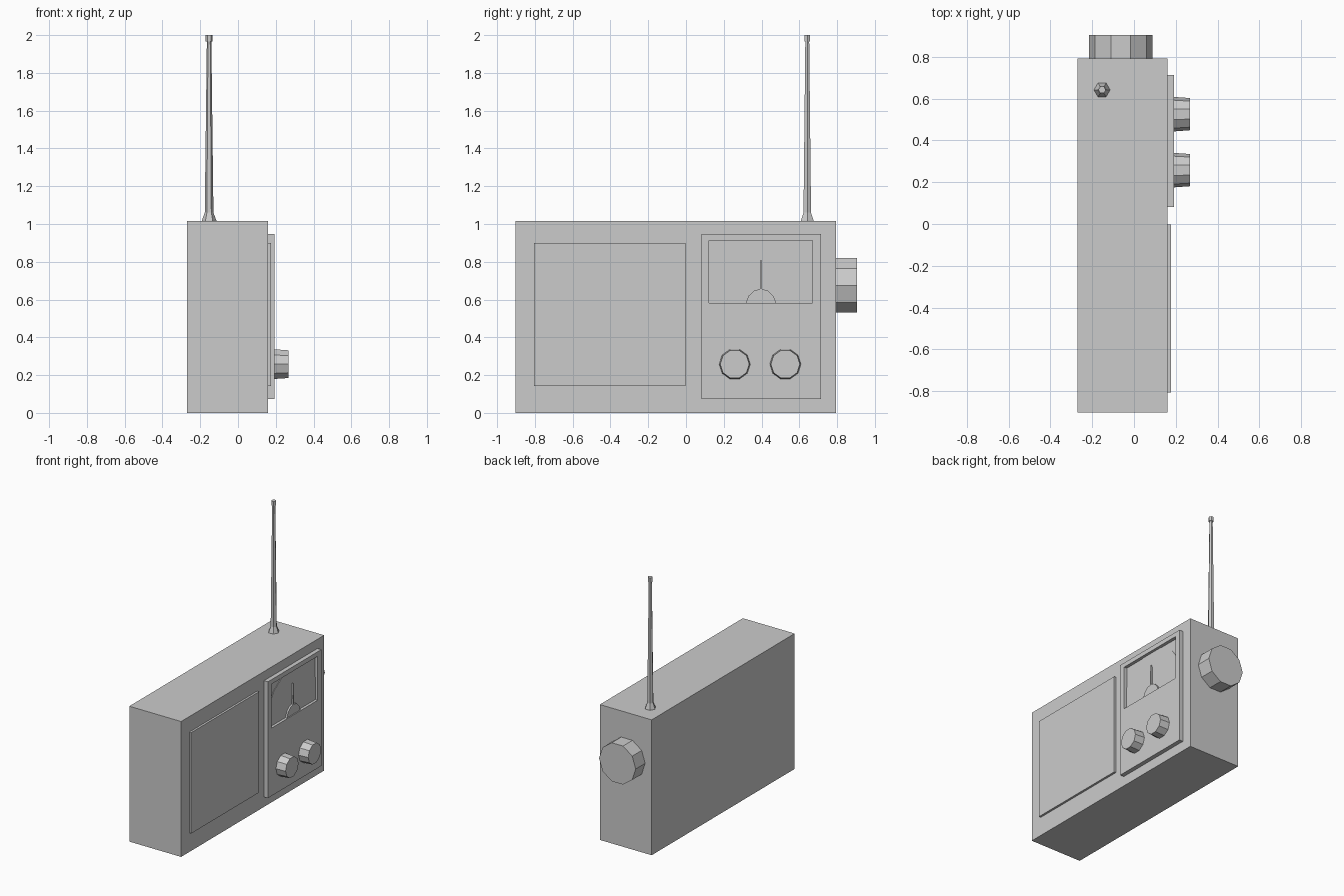
import bpy, bmesh
from math import cos, sin, pi

if "Cube" in bpy.data.objects:
    bpy.data.objects.remove(bpy.data.objects["Cube"])


def loft(name, rings):
    """Skin equal-length rings of points together and cap both ends."""
    bm = bmesh.new()
    vs = [[bm.verts.new(p) for p in r] for r in rings]
    n = len(vs[0])
    for a, b in zip(vs, vs[1:]):
        for i in range(n):
            j = (i + 1) % n
            bm.faces.new((a[i], a[j], b[j], b[i]))
    bm.faces.new(vs[0][::-1])
    bm.faces.new(vs[-1])
    bmesh.ops.recalc_face_normals(bm, faces=bm.faces)
    me = bpy.data.meshes.new(name)
    bm.to_mesh(me)
    bm.free()
    ob = bpy.data.objects.new(name, me)
    bpy.context.collection.objects.link(ob)
    return ob


def rect(x, y0, y1, z0, z1):
    return [(x, y0, z0), (x, y1, z0), (x, y1, z1), (x, y0, z1)]


def ring(axis, centre, r, n):
    """Regular polygon perpendicular to the given axis."""
    u, v = [(1, 2), (0, 2), (0, 1)][axis]
    pts = []
    for i in range(n):
        p = list(centre)
        p[u] += r * cos(2 * pi * i / n)
        p[v] += r * sin(2 * pi * i / n)
        pts.append(p)
    return pts


def mirrored_plate(name, half, yc, x0, x1):
    """Plate from a half outline (offset, z), mirrored about yc."""
    outline = [(yc + o, z) for o, z in half] + [(yc - o, z) for o, z in half[::-1]]
    return loft(name, [[(x, y, z) for y, z in outline] for x in (x0, x1)])


# Case and speaker panel
loft("case", [rect(x, -0.903, 0.793, 0, 1.016) for x in (-0.27, 0.16)])
loft("speaker_panel", [rect(x, -0.806, -0.002, 0.143, 0.90) for x in (0.155, 0.176)])

# Control panel with recessed dial window
outer = (0.081, 0.714, 0.074, 0.947)
window = (0.123, 0.671, 0.583, 0.913)
loft("control_panel", [rect(0.155, *outer), rect(0.192, *outer),
                       rect(0.192, *window), rect(0.168, *window)])

# Dial face, needle and hub
mirrored_plate("dial_face", [(0.274, 0.583), (0.274, 0.752), (0.216, 0.834), (0.1, 0.913)],
               0.397, 0.166, 0.172)
mirrored_plate("dial_needle", [(0.08, 0.583), (0.065, 0.62), (0.035, 0.648),
                               (0.006, 0.655), (0.003, 0.81)], 0.397, 0.166, 0.184)

# Small front knobs, slightly tapered
for i, y in enumerate((0.258, 0.526)):
    loft(f"front_knob_{i + 1}", [ring(0, (x, y, 0.258), r, 10)
                                 for x, r in ((0.185, 0.083), (0.268, 0.077))])

# Large tuning knob on the end
loft("tuning_knob", [ring(1, (-0.064, y, 0.675), 0.152, 10) for y in (0.785, 0.905)])

# Antenna: flared base, tapering rod, tip
loft("antenna", [ring(2, (-0.153, 0.642, z), r, 6) for z, r in
                 ((1.01, 0.04), (1.02, 0.038), (1.06, 0.023), (1.965, 0.012),
                  (1.967, 0.018), (2.0, 0.018))])
